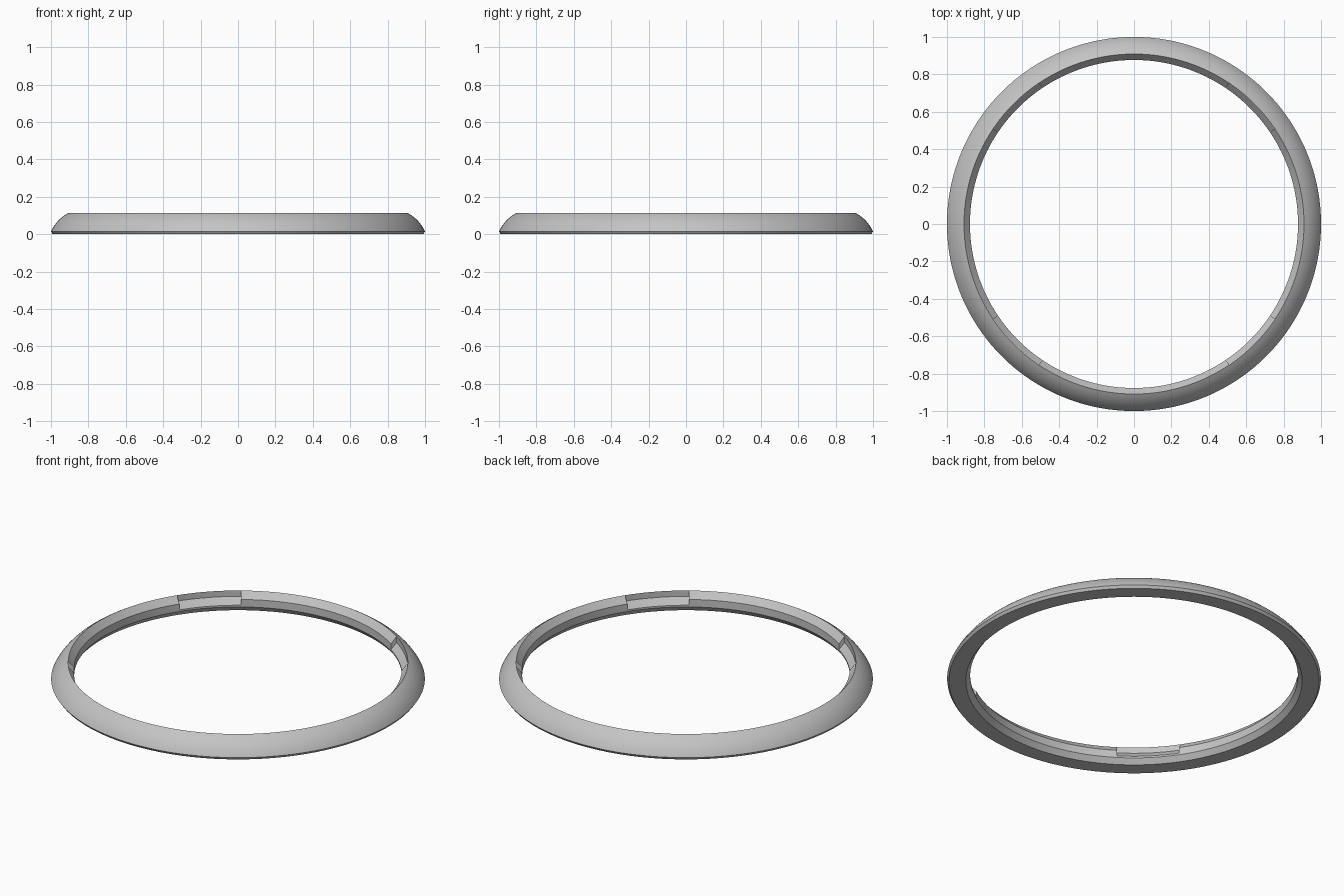
import bpy, bmesh, math
from mathutils import Vector

if "Cube" in bpy.data.objects:
    bpy.data.objects.remove(bpy.data.objects["Cube"])

STEPS = 180                      # two degrees per step
NOTCH = (34, 56)                 # notch span in degrees, repeated every quarter turn

# Convex outer flank, sampled along a shallow curve
start, bend, end = Vector((1.0, 0.015)), Vector((0.970, 0.0785)), Vector((0.909, 0.112))
flank = []
for i in range(9):
    t = i / 8
    flank.append(tuple(start * (1 - t) ** 2 + bend * 2 * t * (1 - t) + end * t ** 2))

# Cross-section points (radius, height): base, chamfer, flank, inner lip
points = [(0.90, 0.0), (0.99, 0.0)] + flank
TOP = len(points) - 1
LIP, LIP_LOW, UNDER, SEAT = TOP + 1, TOP + 2, TOP + 3, TOP + 4
points += [(0.877, 0.074), (0.877, 0.040), (0.877, 0.030), (0.909, 0.077)]
plain = list(range(TOP + 1)) + [LIP, LIP_LOW, UNDER]
notched = list(range(TOP + 1)) + [SEAT, LIP_LOW, UNDER]

bm = bmesh.new()
rings = []
for s in range(STEPS):
    a = 2 * math.pi * s / STEPS
    rings.append([bm.verts.new((r * math.cos(a), r * math.sin(a), z)) for r, z in points])


def in_notch(s):
    deg = ((s % STEPS) + 0.5) * 360 / STEPS % 90
    return NOTCH[0] < deg < NOTCH[1]


# Sweep the section, lowering the lip inside each notch
for s in range(STEPS):
    a, b = rings[s], rings[(s + 1) % STEPS]
    section = notched if in_notch(s) else plain
    for i, j in zip(section, section[1:] + section[:1]):
        bm.faces.new((a[i], b[i], b[j], a[j]))
    # Radial end wall where a notch starts or stops
    if in_notch(s) != in_notch(s - 1):
        bm.faces.new([a[k] for k in (TOP, LIP, LIP_LOW, SEAT)])

bmesh.ops.delete(bm, geom=[v for v in bm.verts if not v.link_faces], context='VERTS')
bmesh.ops.recalc_face_normals(bm, faces=bm.faces)
mesh = bpy.data.meshes.new("bezel_ring")
bm.to_mesh(mesh)
bm.free()

ring = bpy.data.objects.new("bezel_ring", mesh)
bpy.context.collection.objects.link(ring)
grey = bpy.data.materials.new("grey")
grey.diffuse_color = (0.55, 0.55, 0.55, 1)
grey.use_nodes = True
grey.node_tree.nodes["Principled BSDF"].inputs["Base Color"].default_value = grey.diffuse_color
mesh.materials.append(grey)

# Smooth round surfaces, crisp profile edges
bpy.context.view_layer.objects.active = ring
ring.select_set(True)
bpy.ops.object.shade_smooth_by_angle(angle=math.radians(25))
